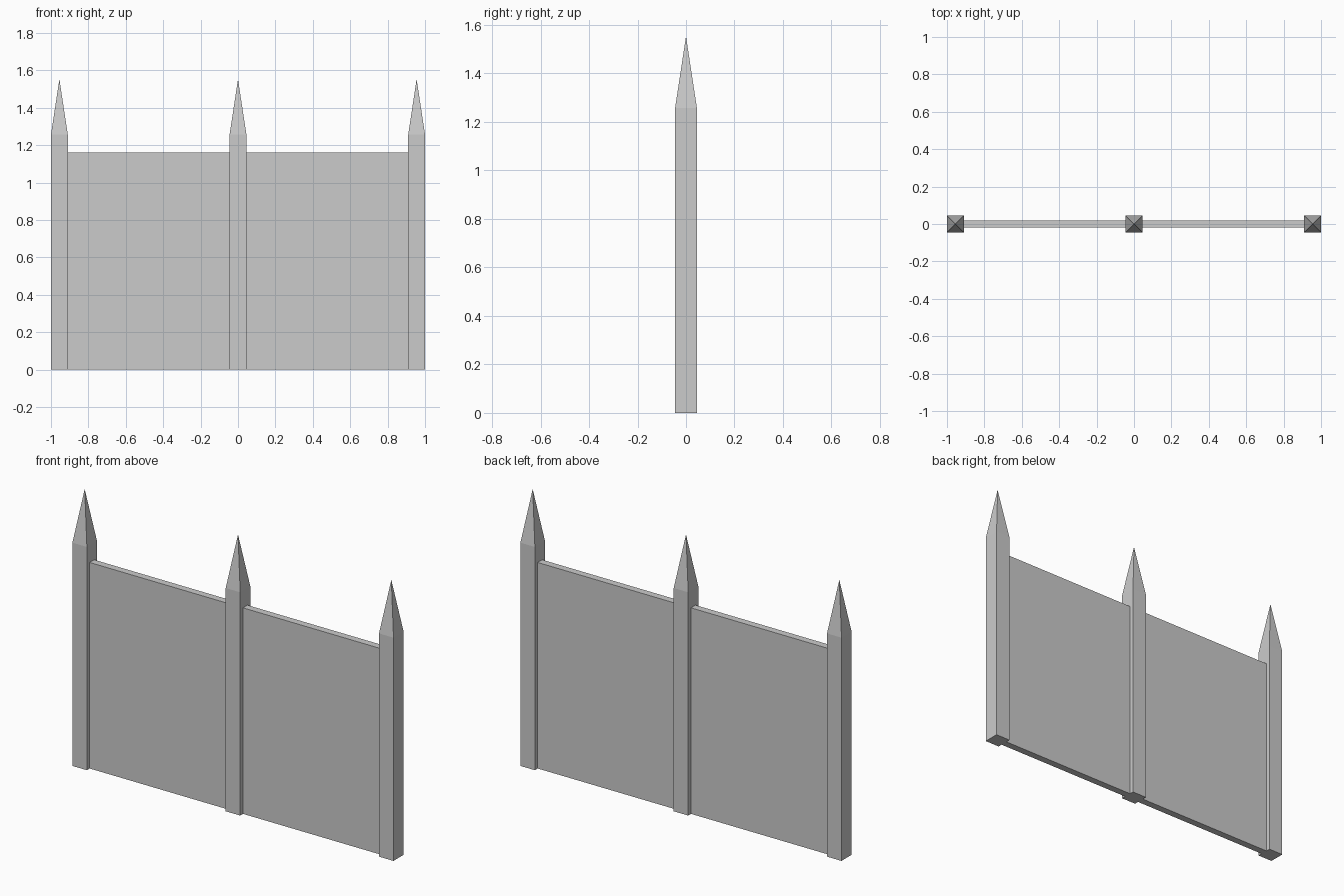
import bpy, bmesh

if "Cube" in bpy.data.objects:
    bpy.data.objects.remove(bpy.data.objects["Cube"])

POST_W = 0.09      # square post width
SHOULDER = 1.257   # where the spike starts
TIP = 1.553
PANEL_H = 1.16
PANEL_T = 0.04
POST_X = 0.955     # outer post centre


def make_object(name, bm, x):
    bmesh.ops.recalc_face_normals(bm, faces=bm.faces)
    mesh = bpy.data.meshes.new(name)
    bm.to_mesh(mesh)
    bm.free()
    obj = bpy.data.objects.new(name, mesh)
    obj.location.x = x
    bpy.context.collection.objects.link(obj)
    return obj


def box(width, depth, height):
    bm = bmesh.new()
    bmesh.ops.create_cube(bm, size=1)
    for v in bm.verts:
        v.co = (v.co.x * width, v.co.y * depth, (v.co.z + 0.5) * height)
    return bm


# Square posts with pyramid spikes
for name, x in (("left_post", -POST_X), ("middle_post", 0), ("right_post", POST_X)):
    bm = box(POST_W, POST_W, SHOULDER)
    bm.faces.ensure_lookup_table()
    top = max(bm.faces, key=lambda f: f.calc_center_median().z)
    spike = bmesh.ops.poke(bm, faces=[top])
    spike["verts"][0].co.z = TIP
    make_object(name, bm, x)

# Flat panels between the posts
for name, side in (("left_panel", -1), ("right_panel", 1)):
    make_object(name, box(POST_X - POST_W, PANEL_T, PANEL_H), side * POST_X / 2)
